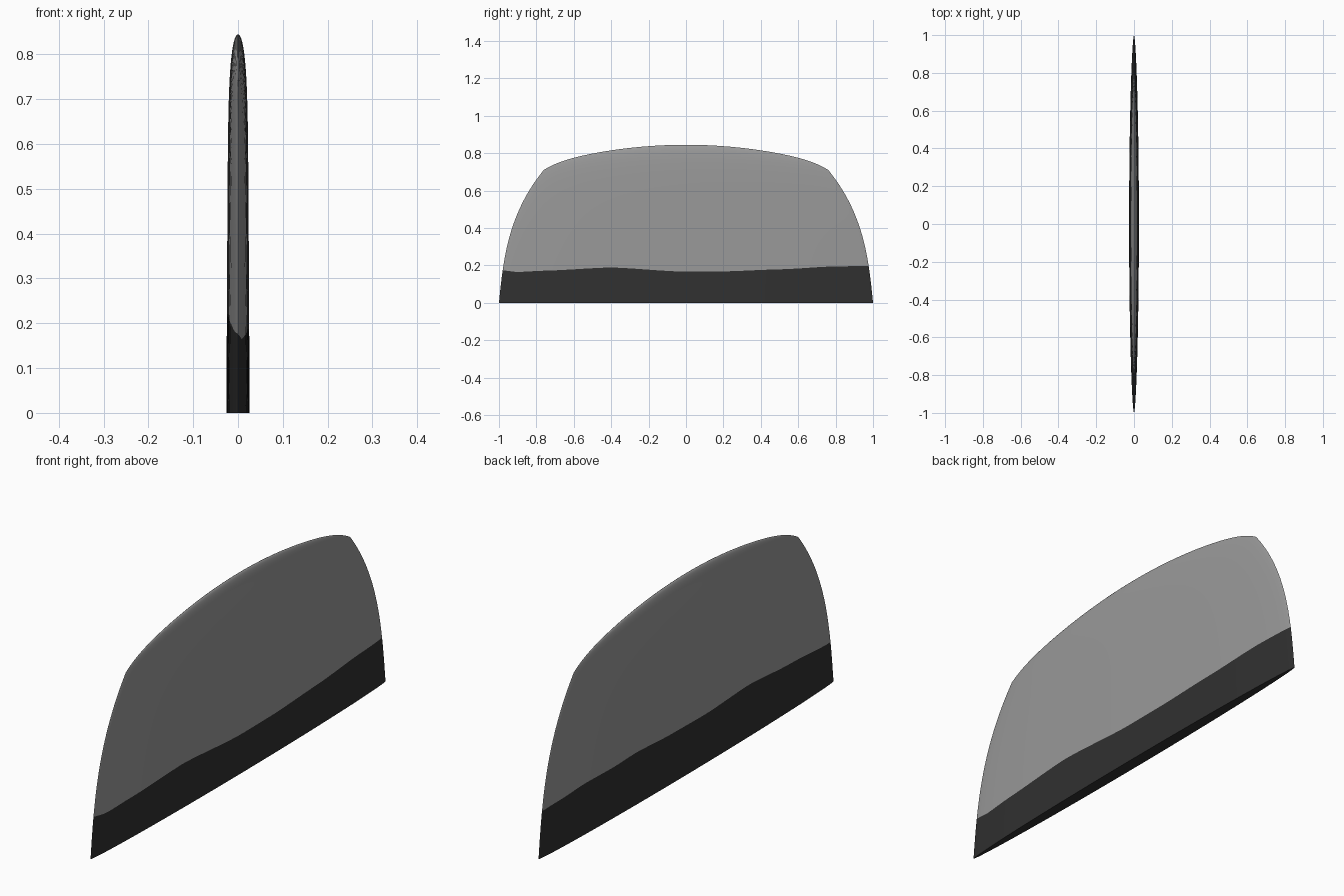
import bpy, bmesh, math

cube = bpy.data.objects.get("Cube")
if cube:
    bpy.data.objects.remove(cube)

COLS, LOW, HIGH = 72, 5, 24
CORNER_Z = 0.71

# Height of the dark border along y, for each broad face
BORDER = {
    1: [(-1, .176), (-.9, .165), (-.75, .172), (-.4, .189), (-.02, .167),
        (.2, .168), (.5, .179), (.8, .195), (1, .197)],
    -1: [(-1, .176), (-.7, .2), (-.39, .222), (-.1, .21), (.14, .213),
         (.37, .223), (.52, .217), (.7, .218), (.9, .205), (1, .197)],
}


def material(name, value):
    mat = bpy.data.materials.new(name)
    mat.use_nodes = True
    color = (value, value, value, 1)
    mat.diffuse_color = color
    bsdf = mat.node_tree.nodes["Principled BSDF"]
    bsdf.inputs["Base Color"].default_value = color
    bsdf.inputs["Roughness"].default_value = 0.7
    return mat


def border_height(points, y):
    """Eased interpolation along the border points."""
    for (y0, z0), (y1, z1) in zip(points, points[1:]):
        if y <= y1:
            t = (y - y0) / (y1 - y0)
            ease = 0.5 * t + 0.5 * t * t * (3 - 2 * t)
            return z0 + (z1 - z0) * ease
    return points[-1][1]


def top_height(u):
    return 0.845 - 0.135 * (0.8 * u ** 2 + 0.2 * abs(u) ** 10)


def half_length(z):
    return 1 - 0.1 * z - 0.47 * z ** 3


def surface_point(side, u, v):
    """u runs end to end, v from the base to the top edge."""
    thick = 0.026 * (1 - 0.17 * v) * math.sqrt(max(0, 1 - v ** 10))
    thick *= max(0, 1 - u * u) ** 0.6
    return side * thick, u * half_length(v * CORNER_Z), v * top_height(u)


bm = bmesh.new()
for side in (1, -1):
    grid = []
    for c in range(COLS + 1):
        u = math.sin(math.pi * (c / COLS - 0.5))
        split = border_height(BORDER[side], u * 0.98) / top_height(u)
        rows = [split * r / LOW for r in range(LOW)]
        rows += [1 - (1 - split) * (1 - r / HIGH) ** 2 for r in range(HIGH + 1)]
        grid.append([bm.verts.new(surface_point(side, u, v)) for v in rows])
    # Faces below the border row are dark, those above are grey
    for a, b in zip(grid, grid[1:]):
        for r in range(LOW + HIGH):
            quad = [a[r], b[r], b[r + 1], a[r + 1]]
            face = bm.faces.new(quad if side > 0 else quad[::-1])
            face.material_index = 0 if r < LOW else 1

# Join both faces along the rim, then close the flat base
bmesh.ops.remove_doubles(bm, verts=bm.verts, dist=0.00002)
rim = [e for e in bm.edges if e.is_boundary]
for face in bmesh.ops.holes_fill(bm, edges=rim, sides=0)["faces"]:
    face.material_index = 0
bmesh.ops.recalc_face_normals(bm, faces=bm.faces)

mesh = bpy.data.meshes.new("curved_fin")
bm.to_mesh(mesh)
bm.free()
mesh.materials.append(material("dark_grey", 0.03))
mesh.materials.append(material("mid_grey", 0.32))
fin = bpy.data.objects.new("curved_fin", mesh)
bpy.context.collection.objects.link(fin)

bpy.context.view_layer.objects.active = fin
fin.select_set(True)
bpy.ops.object.shade_smooth_by_angle(angle=math.radians(40))
